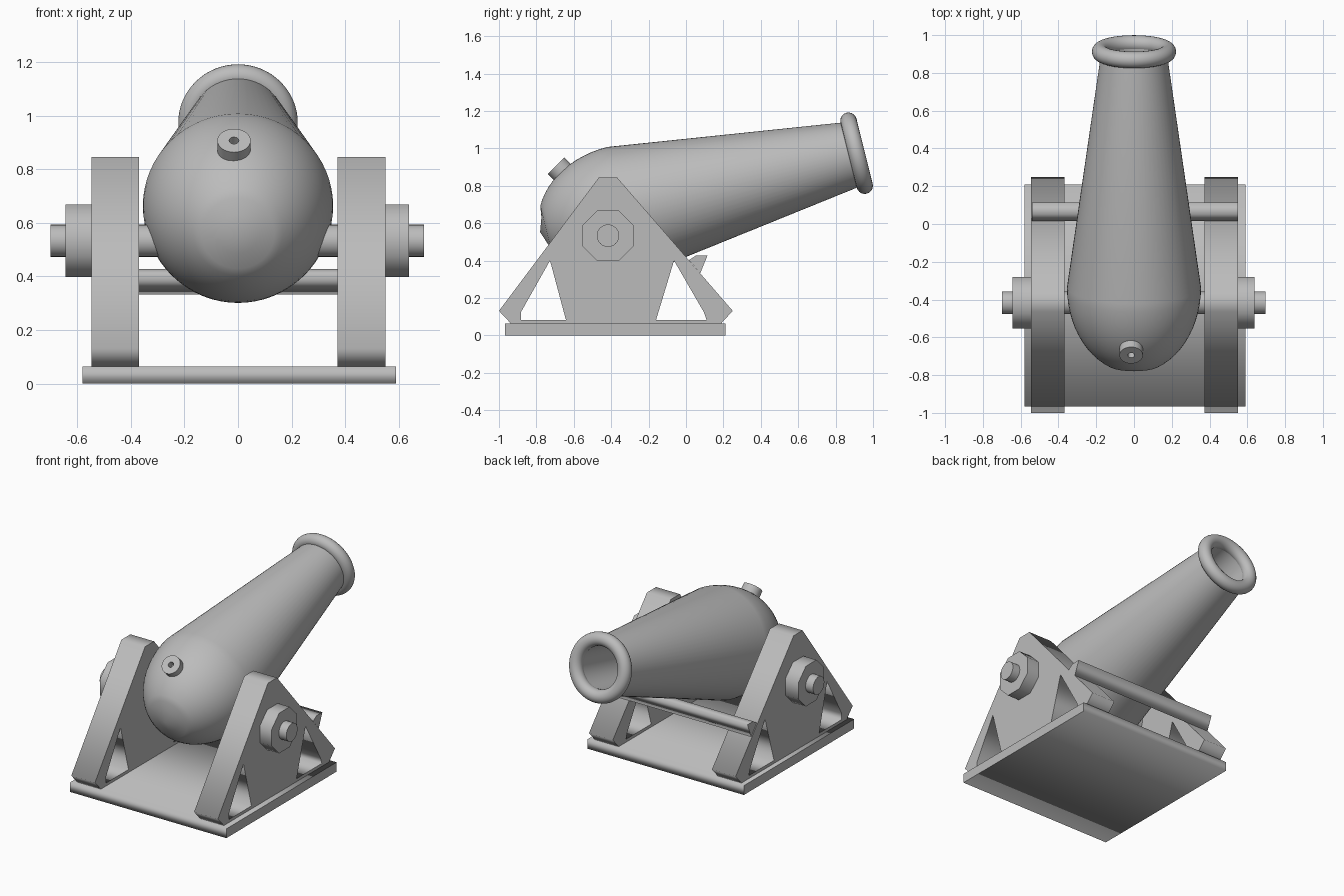
import bpy, bmesh
from math import radians, sin, cos, pi, sqrt
from mathutils import Vector

cube = bpy.data.objects.get("Cube")
if cube:
    bpy.data.objects.remove(cube, do_unlink=True)

GREY = (0.5, 0.5, 0.5, 1)
grey = bpy.data.materials.new("plain_grey")
grey.use_nodes = True
grey.diffuse_color = GREY
grey.node_tree.nodes["Principled BSDF"].inputs["Base Color"].default_value = GREY


def select(ob):
    bpy.ops.object.select_all(action="DESELECT")
    ob.select_set(True)
    bpy.context.view_layer.objects.active = ob


def slab(name, x0, x1, *outlines):
    """Side-view (y, z) outline with optional holes, extruded from x0 to x1."""
    curve = bpy.data.curves.new(name, "CURVE")
    curve.dimensions = "2D"
    curve.fill_mode = "BOTH"
    curve.extrude = (x1 - x0) / 2
    for outline in outlines:
        spline = curve.splines.new("POLY")
        spline.points.add(len(outline) - 1)
        for point, (y, z) in zip(spline.points, outline):
            point.co = (y, z, 0, 1)
        spline.use_cyclic_u = True
    ob = bpy.data.objects.new(name, curve)
    bpy.context.collection.objects.link(ob)
    ob.location.x = (x0 + x1) / 2
    ob.rotation_euler = (pi / 2, 0, pi / 2)
    curve.materials.append(grey)
    select(ob)
    bpy.ops.object.convert(target="MESH")
    return ob


def lathe(name, profile, location, rotation, steps=64):
    """Spin an (r, z) profile, then shade it smooth."""
    bm = bmesh.new()
    verts = [bm.verts.new((r, 0, z)) for r, z in profile]
    edges = [bm.edges.new(pair) for pair in zip(verts, verts[1:])]
    bmesh.ops.spin(bm, geom=verts + edges, cent=(0, 0, 0), axis=(0, 0, 1),
                   angle=2 * pi, steps=steps, use_duplicate=False)
    bmesh.ops.remove_doubles(bm, verts=bm.verts, dist=0.0005)
    bmesh.ops.recalc_face_normals(bm, faces=bm.faces)
    mesh = bpy.data.meshes.new(name)
    bm.to_mesh(mesh)
    bm.free()
    mesh.materials.append(grey)
    ob = bpy.data.objects.new(name, mesh)
    bpy.context.collection.objects.link(ob)
    ob.location = location
    ob.rotation_euler = rotation
    select(ob)
    bpy.ops.object.shade_smooth_by_angle(angle=radians(35))
    return ob


# Base plate
slab("base_plate", -0.58, 0.59, [(-0.967, 0), (0.21, 0), (0.21, 0.063), (-0.967, 0.063)])

# Side cheeks with triangular openings
cheek = [(-0.465, 0.845), (-0.369, 0.845), (0.25, 0.131), (0.187, 0.063),
         (-0.936, 0.063), (-1.0, 0.131)]
front_hole = [(-0.727, 0.4), (-0.642, 0.083), (-0.882, 0.083), (-0.882, 0.125)]
back_hole = [(-0.064, 0.4), (-0.16, 0.083), (0.11, 0.083), (0.095, 0.125)]
slab("left_cheek", 0.372, 0.55, cheek, front_hole, back_hole)
slab("right_cheek", -0.546, -0.369, cheek, front_hole, back_hole)

# Cross bar resting on the rear slopes of the cheeks
slab("cross_bar", -0.54, 0.55, [(0.016, 0.402), (0.053, 0.427), (0.115, 0.427), (0.076, 0.332)])

# Trunnion axle and octagonal nuts
AXLE_Y, AXLE_Z = -0.417, 0.533
lathe("trunnion_axle", [(0, -0.7), (0.06, -0.7), (0.06, 0.695), (0, 0.695)],
      (0, AXLE_Y, AXLE_Z), (0, pi / 2, 0), 32)
octagon = [(AXLE_Y + 0.147 * cos((i + 0.5) * pi / 4), AXLE_Z + 0.147 * sin((i + 0.5) * pi / 4))
           for i in range(8)]
slab("left_nut", 0.55, 0.639, octagon)
slab("right_nut", -0.644, -0.546, octagon)

# Barrel: rounded breech with a slight point, tapering tube, hollow bore
BULGE, RADIUS, MUZZLE = 0.458, 0.355, 1.744
TILT = radians(14)
breech = Vector((0, -0.78, 0.552))
tilted = (TILT - pi / 2, 0, 0)
profile = [(0, 0), (0.075, 0.026)]
for i in range(4, 17):
    a = i / 16 * pi / 2
    profile.append((RADIUS * sin(a), BULGE * (1 - cos(a))))
profile += [(0.173, MUZZLE), (0.14, MUZZLE), (0.135, 0.75), (0, 0.75)]
lathe("barrel", profile, breech, tilted)

# Rounded muzzle ring
ring = [(0.179 + 0.044 * cos(i * pi / 10), 0.044 * sin(i * pi / 10)) for i in range(21)]
lathe("muzzle_ring", ring, breech + Vector((0, cos(TILT), sin(TILT))) * MUZZLE, tilted)

# Vent stub with a small touch hole
lathe("vent_stub", [(0, -0.06), (0.018, -0.06), (0.018, 0), (0.062, 0), (0.062, -0.12), (0, -0.12)],
      (-0.015, -0.695, 0.907), (pi / 4, 0, 0), 32)
